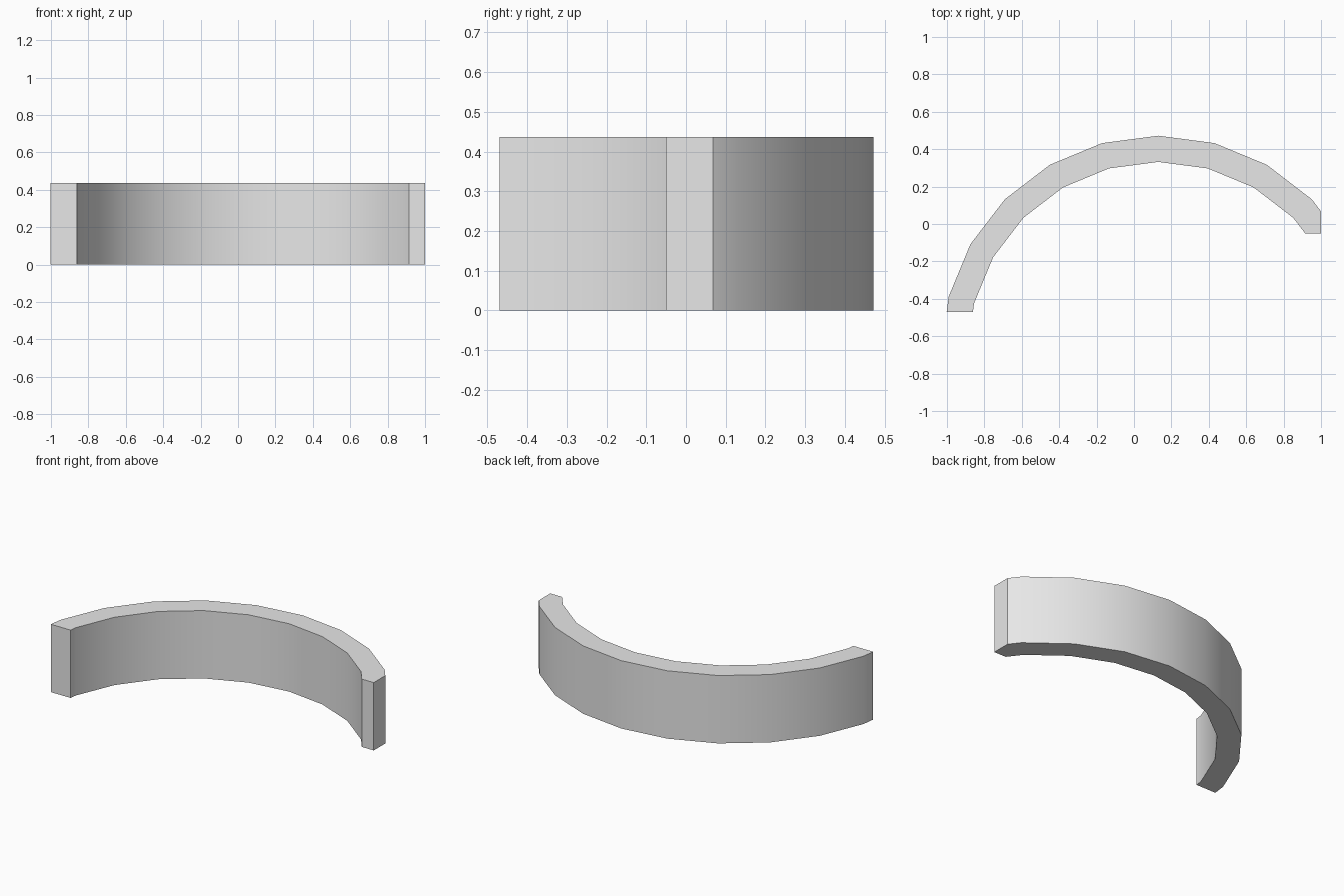
import bpy
import bmesh
from math import sin, cos, radians
from mathutils import Vector

cube = bpy.data.objects.get("Cube")
if cube:
    bpy.data.objects.remove(cube, do_unlink=True)

CENTRE = Vector((0.13, -0.688, 0))
OUTER, INNER, HEIGHT = 1.16, 1.02, 0.436
STEP = 15  # degrees per segment

# Plain grey material
grey = bpy.data.materials.new("plain grey")
grey.use_nodes = True
colour = (0.8, 0.8, 0.8, 1)
grey.diffuse_color = colour
grey.node_tree.nodes["Principled BSDF"].inputs["Base Color"].default_value = colour


def arc_point(radius, angle):
    a = radians(angle)
    return CENTRE + Vector((radius * sin(a), radius * cos(a), 0))


def trim(bm, point, normal):
    """Cut away everything on the normal side of a plane."""
    bmesh.ops.bisect_plane(bm, geom=bm.verts[:] + bm.edges[:] + bm.faces[:],
                           plane_co=point, plane_no=normal, clear_outer=True)


# Flat arc strip
bm = bmesh.new()
pairs = [(bm.verts.new(arc_point(OUTER, a)), bm.verts.new(arc_point(INNER, a)))
         for a in range(-90, 61, STEP)]
for (o1, i1), (o2, i2) in zip(pairs, pairs[1:]):
    bm.faces.new((i1, i2, o2, o1))

# Square off the short right-hand end on two sides
trim(bm, (1, 0, 0), (1, 0, 0))
# Front cuts differ for the two ends, so only the short end's faces are trimmed
short_end = [f for f in bm.faces if f.calc_center_median().x > CENTRE.x]
geom = list({v for f in short_end for v in f.verts}
            | {e for f in short_end for e in f.edges}) + short_end
bmesh.ops.bisect_plane(bm, geom=geom, plane_co=(0, -0.05, 0),
                       plane_no=(0, -1, 0), clear_outer=True)
trim(bm, (0, -0.47, 0), (0, -1, 0))

# Raise the strip into a solid wall
raised = bmesh.ops.extrude_face_region(bm, geom=bm.faces[:])
bmesh.ops.translate(bm, vec=(0, 0, HEIGHT),
                    verts=[g for g in raised["geom"] if isinstance(g, bmesh.types.BMVert)])
bmesh.ops.recalc_face_normals(bm, faces=bm.faces[:])

mesh = bpy.data.meshes.new("curved_wall")
bm.to_mesh(mesh)
bm.free()
mesh.materials.append(grey)
wall = bpy.data.objects.new("curved_wall", mesh)
bpy.context.collection.objects.link(wall)

# Smooth curve, sharp rims and ends
bpy.ops.object.select_all(action='DESELECT')
wall.select_set(True)
bpy.context.view_layer.objects.active = wall
bpy.ops.object.shade_smooth_by_angle(angle=radians(30))
